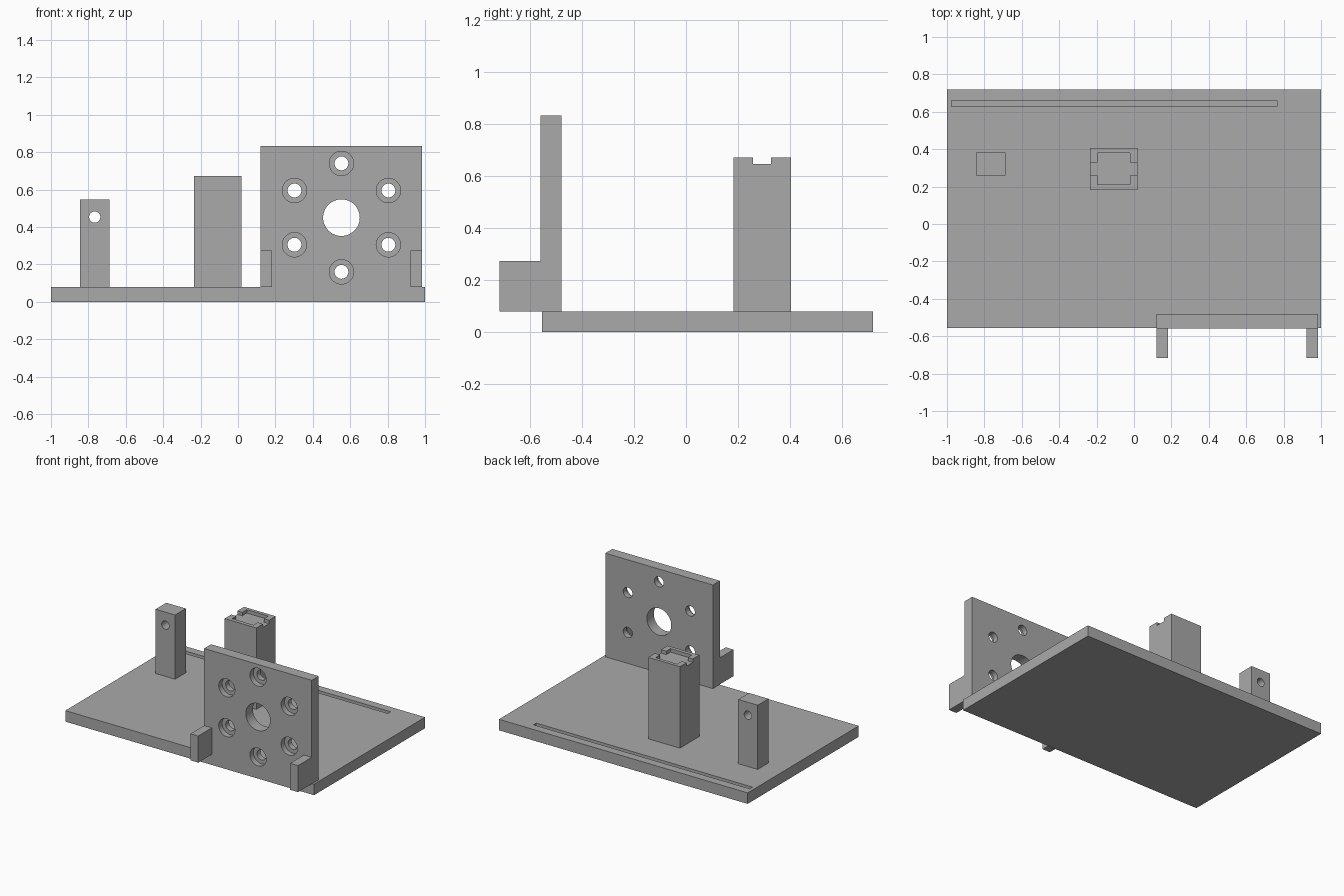
import bpy
from math import cos, sin, pi

cube = bpy.data.objects.get("Cube")
if cube:
    bpy.data.objects.remove(cube, do_unlink=True)

grey = bpy.data.materials.new("plain grey")
grey.use_nodes = True
colour = (0.4, 0.4, 0.4, 1)
grey.diffuse_color = colour
grey.node_tree.nodes["Principled BSDF"].inputs["Base Color"].default_value = colour


def box(name, x, y, z):
    """Box from (low, high) extents on each axis."""
    bpy.ops.mesh.primitive_cube_add(size=1)
    ob = bpy.context.object
    ob.name = name
    for v in ob.data.vertices:
        v.co = [(lo + hi) / 2 + c * (hi - lo) for c, (lo, hi) in zip(v.co, (x, y, z))]
    ob.data.materials.append(grey)
    return ob


def drill(x, z, radius, y):
    """Cylindrical cutter along y."""
    bpy.ops.mesh.primitive_cylinder_add(
        vertices=48, radius=radius, depth=y[1] - y[0],
        location=(x, sum(y) / 2, z), rotation=(pi / 2, 0, 0))
    ob = bpy.context.object
    ob.data.materials.append(grey)
    return ob


def cut(part, cutters):
    """Subtract each cutter from the part, then discard it."""
    for cutter in cutters:
        cutter.hide_render = True
        mod = part.modifiers.new("cut", 'BOOLEAN')
        mod.operation = 'DIFFERENCE'
        mod.solver = 'EXACT'
        mod.object = cutter
        bpy.context.view_layer.objects.active = part
        bpy.ops.object.modifier_apply(modifier=mod.name)
        bpy.data.objects.remove(cutter, do_unlink=True)


def smooth(part):
    bpy.ops.object.select_all(action='DESELECT')
    part.select_set(True)
    bpy.context.view_layer.objects.active = part
    bpy.ops.object.shade_smooth_by_angle(angle=pi / 6)


# Base with a long shallow groove near the back edge
TOP = 0.08
base = box("base_plate", (-1, 1), (-0.555, 0.72), (0, TOP))
cut(base, [box("groove_cutter", (-0.975, 0.765), (0.628, 0.66), (0.04, 0.2))])

# Upright plate with a centre bore and a ring of counterbored holes
FRONT, BACK = -0.56, -0.48
CX, CZ, RING = 0.553, 0.45, 0.29
plate = box("mounting_plate", (0.12, 0.985), (FRONT, BACK), (TOP, 0.833))
cutters = [drill(CX, CZ, 0.098, (-0.7, -0.3))]
for i in range(6):
    a = pi / 2 + i * pi / 3
    x, z = CX + RING * cos(a), CZ + RING * sin(a)
    cutters += [drill(x, z, 0.037, (-0.7, -0.3)),
                drill(x, z, 0.065, (-0.7, FRONT + 0.04))]
cut(plate, cutters)
smooth(plate)

# Feet reaching forward from the plate's lower corners
for name, x in (("right_foot", (0.12, 0.182)), ("left_foot", (0.922, 0.985))):
    box(name, x, (-0.717, FRONT), (TOP, 0.273))

# Tall post with a shallow pocket and a cross slot in its top
post = box("tall_post", (-0.235, 0.02), (0.182, 0.405), (TOP, 0.672))
cut(post, [box("pocket_cutter", (-0.195, -0.022), (0.21, 0.38), (0.647, 0.8)),
           box("slot_cutter", (-0.4, 0.2), (0.258, 0.328), (0.647, 0.8))])

# Short post with a cross hole
peg = box("short_post", (-0.845, -0.688), (0.26, 0.383), (TOP, 0.547))
cut(peg, [drill(-0.766, 0.453, 0.03, (0, 0.6))])
smooth(peg)
